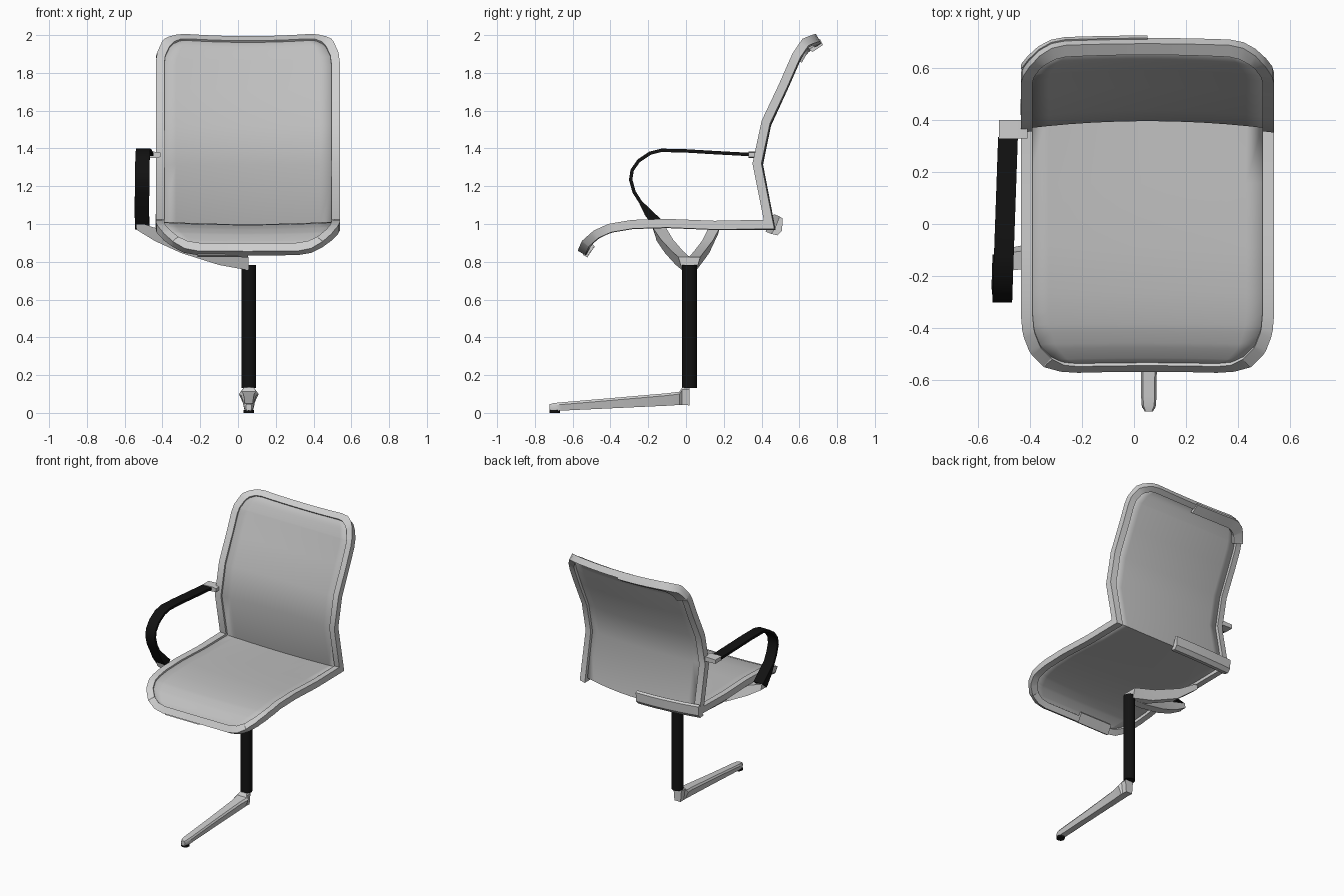
import bpy, math
from mathutils import Vector

if "Cube" in bpy.data.objects:
    bpy.data.objects.remove(bpy.data.objects["Cube"])

CX = 0.052          # centre line of the seat
HALF = 0.487        # half width of the seat


def material(name, rgb, metallic=0.0):
    m = bpy.data.materials.new(name)
    m.use_nodes = True
    m.diffuse_color = (*rgb, 1)
    bsdf = m.node_tree.nodes["Principled BSDF"]
    bsdf.inputs["Base Color"].default_value = (*rgb, 1)
    bsdf.inputs["Roughness"].default_value = 0.6
    return m


FABRIC = material("grey mesh", (0.52, 0.52, 0.52))
METAL = material("light metal", (0.62, 0.62, 0.62))
BLACK = material("black", (0.006, 0.006, 0.006))


def loft(name, rings, mat, closed=False, ring_closed=True, angle=35):
    """Skin a row of equal rings; cap the ends unless closed."""
    n = len(rings[0])
    verts = [tuple(p) for r in rings for p in r]
    faces = []
    for i in range(len(rings) if closed else len(rings) - 1):
        a, b = i * n, (i + 1) % len(rings) * n
        for j in range(n if ring_closed else n - 1):
            k = (j + 1) % n
            faces.append((a + j, a + k, b + k, b + j))
    if ring_closed and not closed:
        faces.append(tuple(range(n))[::-1])
        faces.append(tuple(range(len(verts) - n, len(verts))))
    me = bpy.data.meshes.new(name)
    me.from_pydata(verts, [], faces)
    me.materials.append(mat)
    ob = bpy.data.objects.new(name, me)
    bpy.context.collection.objects.link(ob)
    bpy.ops.object.select_all(action="DESELECT")
    ob.select_set(True)
    bpy.context.view_layer.objects.active = ob
    bpy.ops.object.mode_set(mode="EDIT")
    bpy.ops.mesh.select_all(action="SELECT")
    bpy.ops.mesh.normals_make_consistent(inside=False)
    bpy.ops.object.mode_set(mode="OBJECT")
    bpy.ops.object.shade_smooth_by_angle(angle=math.radians(angle))
    return ob


def box_ring(c, axis_a, axis_b):
    c, a, b = Vector(c), Vector(axis_a), Vector(axis_b)
    return [c - a - b, c + a - b, c + a + b, c - a + b]


# Side profile of the shell (y, z), from front lip to top of back
path = [Vector(p) for p in [
    (-.55, .845), (-.525, .89), (-.47, .935), (-.4, .965), (-.28, .985), (-.1, .99),
    (.15, .98), (.475, .968), (.405, 1.32), (.45, 1.53), (.54, 1.72),
    (.61, 1.88), (.65, 1.945), (.705, 1.975)]]
CREASE = 7
seg_n = []
for p, q in zip(path, path[1:]):
    t = (q - p).normalized()
    seg_n.append(Vector((-t.y, t.x)))
miter = [seg_n[0]]
for a, b in zip(seg_n, seg_n[1:]):
    m = (a + b).normalized()
    miter.append(m / m.dot(a))
miter.append(seg_n[-1])
arc = [0.0]
for p, q in zip(path, path[1:]):
    arc.append(arc[-1] + (q - p).length)
LENGTH = arc[-1]


def shell(x, s, off=0.0):
    """Point on the shell at width x and length s, moved off along the normal."""
    i = 0
    while i < len(path) - 2 and s > arc[i + 1]:
        i += 1
    f = (s - arc[i]) / (arc[i + 1] - arc[i])
    sag = (0.015 if s < arc[CREASE] - .01 else 0.03) * (x / HALF) ** 2
    p = path[i].lerp(path[i + 1], f) + miter[i].lerp(miter[i + 1], f) * (off + sag)
    return Vector((CX + x, p.x, p.y))


def half_width(s):
    """Half width of the rounded outline at length s."""
    for d, rx, rs in ((s, .22, .25), (LENGTH - s, .17, .19)):
        if d < rs:
            return HALF - rx + rx * math.sqrt(max(0, 1 - (1 - d / rs) ** 2))
    return HALF


# Rows follow the profile, with extra rows round the corners
rows = sorted(set([round(a, 4) for a in arc]
                  + [.25 * (1 - math.cos(k * math.pi / 10)) for k in range(1, 6)]
                  + [LENGTH - .19 * (1 - math.cos(k * math.pi / 10)) for k in range(1, 6)]))
rows[-1] = LENGTH

# Stretched panel
cols = [k / 6 - 1 for k in range(13)]
panel = loft("seat_and_back_panel",
             [[shell((half_width(s) - .03) * u, .02 + s * (LENGTH - .04) / LENGTH, .004)
               for u in cols] for s in rows], FABRIC, ring_closed=False)
solid = panel.modifiers.new("thickness", "SOLIDIFY")
solid.thickness = 0.012
solid.offset = 0

# Rim outline in shell coordinates, counter-clockwise
ends = [k / 4 for k in range(-3, 4)]
outline = [(half_width(0) * u, 0.0) for u in ends]
outline += [(half_width(s), s) for s in rows]
outline += [(-half_width(LENGTH) * u, LENGTH) for u in ends]
outline += [(-half_width(s), s) for s in reversed(rows)]


def inset_point(i, d):
    """Outline point i moved inwards by d, without bending the crease rows."""
    x, s = outline[i]
    px, ps = outline[i - 1]
    nx, ns = outline[(i + 1) % len(outline)]
    t = Vector((nx - px, ns - ps)).normalized()
    return x - t.y * d, s + t.x * d


def rim_ring(i, in0, in1, low, high):
    a, b = inset_point(i, in0), inset_point(i, in1)
    return [shell(*a, low), shell(*b, low), shell(*b, high), shell(*a, high)]


loft("seat_frame", [rim_ring(i, 0, .045, -.024, .022) for i in range(len(outline))],
     METAL, closed=True)

# Hem strips wrapped behind the frame on the right half
top_ids = [i for i, (x, s) in enumerate(outline) if s > LENGTH - .17 and x <= 0.001]
front_ids = [i for i, (x, s) in enumerate(outline) if s < .001 and x <= 0.001]
for name, ids in (("top_hem", top_ids), ("front_hem", sorted(set(front_ids)))):
    loft(name, [rim_ring(i, -.006, .075, -.034, -.012) for i in ids], METAL)
hem = [(.45, .948), (.485, .94), (.508, .965), (.512, 1.03), (.495, 1.04), (.47, .975)]
loft("rear_hem", [[Vector((x, y - .03 * ((x - CX) / HALF) ** 2,
                           z + .012 * ((x - CX) / HALF) ** 2)) for y, z in hem]
                  for x in (-.437, -.32, -.2, -.07, CX)], METAL)

# Arm strap
strap = [(.335, 1.368), (.15, 1.378), (0, 1.387), (-.13, 1.39), (-.19, 1.375), (-.25, 1.335),
         (-.285, 1.285), (-.293, 1.235), (-.275, 1.17), (-.24, 1.115), (-.2, 1.06), (-.14, .99)]
rings = []
for i, (y, z) in enumerate(strap):
    p, q = strap[max(i - 1, 0)], strap[min(i + 1, len(strap) - 1)]
    t = Vector((0, q[0] - p[0], q[1] - p[1])).normalized()
    thick = (.03 if i == len(strap) - 1 else .022 if i == len(strap) - 2 else .009)
    x = -.497 + .035 * (y - .0) * (y > -.3) - .005 * (i > 8)
    rings.append(box_ring((x, y, z), (.038, 0, 0), Vector((0, -t.z, t.y)) * thick))
loft("arm_strap", rings, BLACK)
loft("arm_end", [box_ring((x, .365, 1.366), (0, .035, 0), (0, 0, h))
                 for x, h in ((-.52, .014), (-.445, .017), (-.41, .012))], METAL)

# Brackets from the post head up to the arm and the seat
for name, pts in (
        ("front_bracket", [(.055, .0, .79, .03, .035), (-.1, -.035, .82, .03, .037),
                           (-.3, -.09, .882, .032, .036), (-.44, -.13, .945, .035, .035),
                           (-.538, -.145, .99, .035, .02)]),
        ("rear_bracket", [(.055, .035, .79, .03, .035), (-.1, .06, .82, .028, .036),
                          (-.28, .105, .88, .028, .034), (-.41, .145, .965, .03, .02)])):
    loft(name, [box_ring((x, y, z), (0, w, 0), (0, .3 * h, h)) if "front" not in name else
                box_ring((x, y, z), (0, w, 0), (0, -.3 * h, h)) for x, y, z, w, h in pts], METAL)

# Post
bpy.ops.mesh.primitive_cylinder_add(vertices=20, radius=.039, depth=.65,
                                    location=(.057, .018, .457))
post = bpy.context.object
post.name = "post"
post.data.materials.append(BLACK)
bpy.ops.object.shade_smooth_by_angle(angle=math.radians(35))

# Base leg: y, bottom, top, half width below, half width above
leg = [(.018, .04, .135, .025, .032), (-.02, .042, .135, .025, .035), (-.035, .042, .112, .026, .052),
       (-.1, .038, .104, .024, .04), (-.4, .024, .078, .022, .032), (-.66, .012, .056, .022, .03),
       (-.7, .01, .052, .02, .027), (-.722, .012, .046, .012, .016)]
loft("base_leg", [[Vector((.057 + x, y, z)) for x, z in
                   ((-a, lo), (a, lo), (b, hi - .012), (b * .75, hi), (-b * .75, hi), (-b, hi - .012))]
                  for y, lo, hi, a, b in leg], METAL)
bpy.ops.mesh.primitive_cylinder_add(vertices=16, radius=.028, depth=.014,
                                    location=(.057, -.695, .007))
foot = bpy.context.object
foot.name = "foot_pad"
foot.data.materials.append(BLACK)
